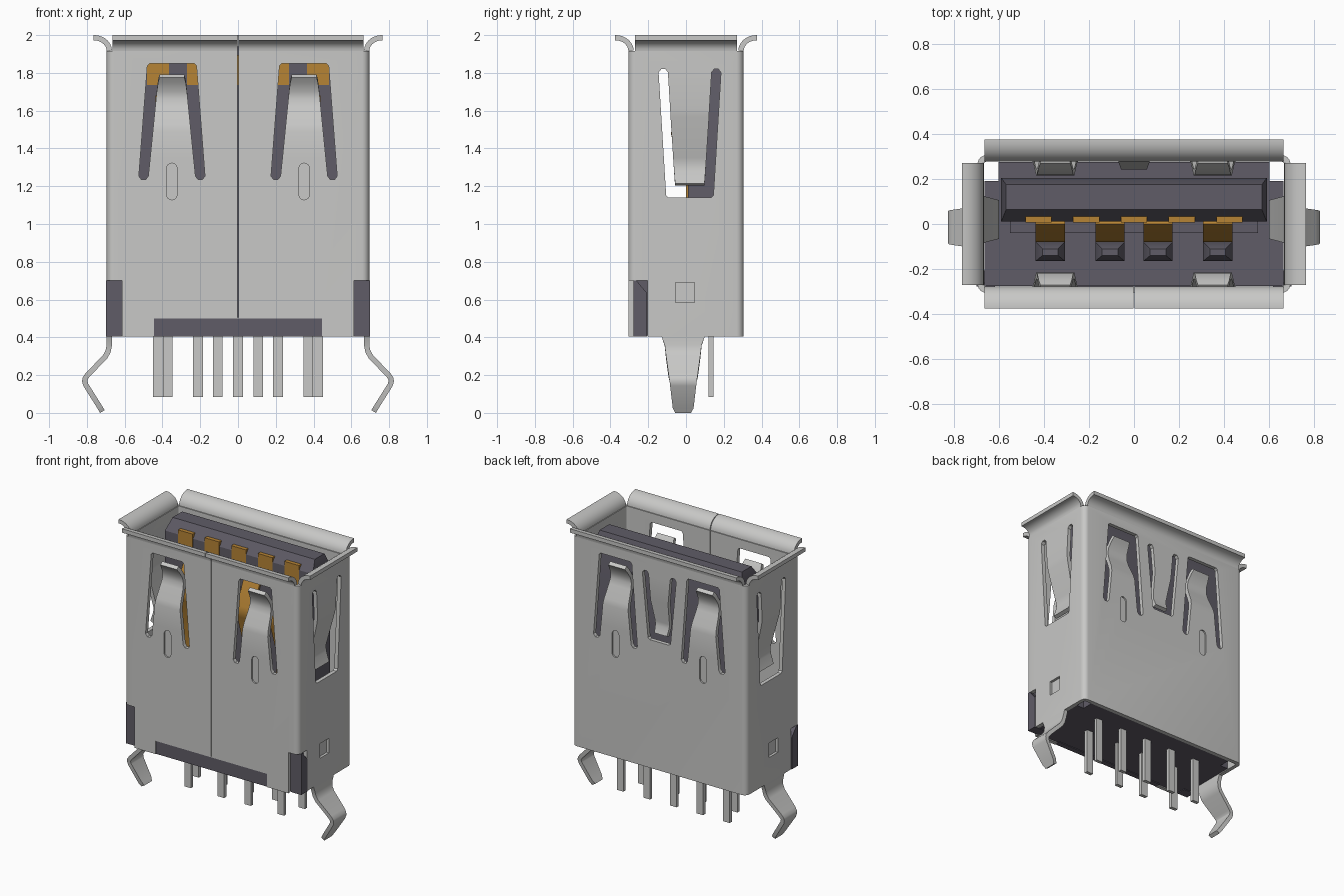
import bpy, bmesh, math
from mathutils import Vector

if "Cube" in bpy.data.objects:
    bpy.data.objects.remove(bpy.data.objects["Cube"])

def material(name, col):
    m = bpy.data.materials.new(name)
    m.diffuse_color = (*col, 1)
    m.use_nodes = True
    m.node_tree.nodes["Principled BSDF"].inputs["Base Color"].default_value = m.diffuse_color
    return m

METAL = material("bare metal", (0.58, 0.58, 0.57))
PLASTIC = material("dark plastic", (0.115, 0.107, 0.135))
GOLD = material("gold contact", (0.47, 0.23, 0.035))

HX, HY, T = 0.695, 0.305, 0.028          # shell half sizes and sheet thickness
# map (u along the wall, d depth inward, z) to world for each wall
FACES = {
    "front": lambda u, d, z: (u, -HY + d, z),
    "back":  lambda u, d, z: (u, HY - d, z),
    "right": lambda u, d, z: (HX - d, u, z),
    "left":  lambda u, d, z: (-HX + d, u, z),
    "mid":   lambda u, d, z: (u, d, z),
}

def finish(bm, name, mat=None):
    bmesh.ops.recalc_face_normals(bm, faces=bm.faces)
    me = bpy.data.meshes.new(name)
    bm.to_mesh(me)
    bm.free()
    ob = bpy.data.objects.new(name, me)
    bpy.context.collection.objects.link(ob)
    if mat:
        me.materials.append(mat)
    return ob

def loft(bm, rings, closed=False):
    vs = [[bm.verts.new(p) for p in r] for r in rings]
    n, k = len(vs[0]), len(vs)
    for i in range(k if closed else k - 1):
        a, b = vs[i], vs[(i + 1) % k]
        for j in range(n):
            bm.faces.new((a[j], a[(j + 1) % n], b[(j + 1) % n], b[j]))
    if not closed:
        bm.faces.new(vs[0][::-1])
        bm.faces.new(vs[-1])

def solid(name, rings, mat):
    bm = bmesh.new()
    loft(bm, rings)
    return finish(bm, name, mat)

def rect(x0, x1, y0, y1, z):
    return [(x0, y0, z), (x1, y0, z), (x1, y1, z), (x0, y1, z)]

def box(name, x0, x1, y0, y1, z0, z1, mat):
    return solid(name, [rect(x0, x1, y0, y1, z0), rect(x0, x1, y0, y1, z1)], mat)

def strip(name, face, cu, path, mat=METAL, t=T):
    """Bent sheet strip; path holds (outer depth, z, half width)."""
    f, rings = FACES[face], []
    s = 1 if path[1][1] > path[0][1] else -1
    def nrm(a, b):
        v = Vector((b[1] - a[1], -(b[0] - a[0]))) * s
        return v.normalized()
    for i, (d, z, h) in enumerate(path):
        ns = [nrm(path[j], path[j + 1]) for j in (i - 1, i) if 0 <= j < len(path) - 1]
        n = sum(ns, Vector((0, 0))).normalized()
        n = n * (t / max(n.dot(ns[0]), 0.5))
        rings.append([f(cu - h, d, z), f(cu + h, d, z),
                      f(cu + h, d + n.x, z + n.y), f(cu - h, d + n.x, z + n.y)])
    return solid(name, rings, mat)

# ---- cutters for the shell, gathered in one mesh
cut = bmesh.new()

def cutter(face, pts, d0=-0.05, d1=0.06):
    loft(cut, [[FACES[face](u, d, z) for u, z in pts] for d in (d0, d1)])

def slot(face, cu, tip_z, tip_h, leg_z, leg_h, root_z, root_h):
    """U-shaped opening around a spring tongue."""
    s = 1 if tip_z > leg_z else -1
    half = [(tip_h - 0.012, tip_z), (tip_h, tip_z - s * 0.012), (leg_h, leg_z + s * 0.018),
            (leg_h - 0.014, leg_z), (leg_h - 0.036, leg_z),
            (leg_h - 0.05, leg_z + s * 0.018), (root_h, root_z)]
    cutter(face, [(cu + u, z) for u, z in half] + [(cu - u, z) for u, z in half[::-1]])

def cut_box(x0, x1, y0, y1, z0, z1):
    loft(cut, [rect(x0, x1, y0, y1, z0), rect(x0, x1, y0, y1, z1)])

# ---- springs, dimples and their openings
for face in ("front", "back"):
    for sx in (-1, 1):
        c = 0.35 * sx
        slot(face, c, 1.85, 0.13, 1.235, 0.175, 1.34, 0.116)
        strip(face + "_spring", face, c, [
            (0, 1.34, 0.116), (0, 1.49, 0.101), (0.01, 1.53, 0.097), (0.05, 1.62, 0.088),
            (0.062, 1.66, 0.084), (0.058, 1.70, 0.08), (0.03, 1.75, 0.073), (0.012, 1.775, 0.066)])
        arc = [math.pi * i / 8 for i in range(9)]
        cutter(face, [(c + 0.027 * math.cos(a), 1.295 + 0.027 * math.sin(a)) for a in arc] +
               [(c - 0.027 * math.cos(a), 1.155 - 0.027 * math.sin(a)) for a in arc], d1=0.01)
for face in ("left", "right"):
    slot(face, 0.02, 1.14, 0.125, 1.82, 0.165, 1.79, 0.115)
    strip(face + "_spring", face, 0.02, [
        (0, 1.79, 0.115), (0, 1.61, 0.104), (0.006, 1.57, 0.102), (0.06, 1.35, 0.088),
        (0.067, 1.32, 0.086), (0.06, 1.28, 0.083), (0.035, 1.215, 0.078)])
    cutter(face, [(-0.055, 0.585), (0.045, 0.585), (0.045, 0.69), (-0.055, 0.69)], d1=0.018)
slot("back", 0, 1.33, 0.09, 1.82, 0.135, 1.79, 0.085)
strip("back_middle_spring", "back", 0, [
    (0, 1.79, 0.085), (0, 1.62, 0.07), (0.035, 1.46, 0.057), (0.034, 1.43, 0.055), (0.015, 1.38, 0.05)])

# notches at the bottom and the front seam
cut_box(-0.445, 0.445, -0.4, -0.2, 0.3, 0.5)
cut_box(0.615, 0.8, -0.4, -0.205, 0.3, 0.70)
cut_box(-0.8, -0.615, -0.4, -0.205, 0.3, 0.70)
cut_box(-0.0025, 0.0025, -0.4, -0.2, 0.505, 2.1)

# ---- shell tube
def rrect(hx, hy, r, z):
    pts = []
    for q, (sx, sy) in enumerate(((1, 1), (-1, 1), (-1, -1), (1, -1))):
        for i in range(7):
            a = math.pi / 2 * (q + i / 6)
            pts.append((sx * (hx - r) + r * math.cos(a), sy * (hy - r) + r * math.sin(a), z))
    return pts

bm = bmesh.new()
Z0, Z1 = 0.405, 1.915
loft(bm, [rrect(HX, HY, 0.038, Z0), rrect(HX, HY, 0.038, Z1),
          rrect(HX - T, HY - T, 0.012, Z1), rrect(HX - T, HY - T, 0.012, Z0)], closed=True)
shell = finish(bm, "shell", METAL)
cut_ob = finish(cut, "shell_cutter")
cut_ob.hide_render = True
mod = shell.modifiers.new("cut", "BOOLEAN")
mod.operation, mod.solver, mod.object = "DIFFERENCE", "EXACT", cut_ob
dg = bpy.context.evaluated_depsgraph_get()
cut_mesh = bpy.data.meshes.new_from_object(shell.evaluated_get(dg))
shell.modifiers.clear()
shell.data = cut_mesh
bpy.data.objects.remove(cut_ob)

# ---- flared lips
def lip(face, cu, h):
    arc = [math.pi / 2 * i / 7 for i in range(8)]
    strip(face + "_lip", face, cu, [(-0.066 * (1 - math.cos(a)), Z1 + 0.057 * math.sin(a), h) for a in arc]
          + [(-0.07, Z1 + 0.057, h)])

lip("back", 0, 0.665)
for sx in (-1, 1):
    lip("front", sx * 0.33375, 0.33125)
for face in ("left", "right"):
    lip(face, 0, 0.27)
    # bent board-lock legs
    strip(face + "_leg", face, -0.015, [
        (0, 0.405, 0.115), (0, 0.36, 0.098), (-0.006, 0.33, 0.094), (-0.02, 0.305, 0.091),
        (-0.112, 0.21, 0.078), (-0.127, 0.188, 0.075), (-0.131, 0.168, 0.072),
        (-0.124, 0.143, 0.069), (-0.05, 0.025, 0.055), (-0.035, 0.0, 0.042)])

# ---- plastic body with notched back corners
outline = [(-0.665, -0.275), (0.665, -0.275), (0.665, 0.19), (0.603, 0.19), (0.603, 0.275),
           (-0.603, 0.275), (-0.603, 0.19), (-0.665, 0.19)]
# lower front corners stay clear of the corner blocks
solid("base", [[(x, y, z) for x, y in outline] for z in (0.41, 0.8)], PLASTIC)
box("front_plate", -0.445, 0.445, -0.30, -0.26, 0.405, 0.5, PLASTIC)
for sx in (-1, 1):
    prof = [(-0.278, 0.405), (-0.207, 0.405), (-0.207, 0.635), (-0.262, 0.70), (-0.278, 0.70)]
    solid("corner_block", [[(sx * x, y, z) for y, z in prof] for x in (0.617, 0.70)], PLASTIC)
solid("tongue", [rect(-0.59, 0.59, 0.01, 0.205, 0.75), rect(-0.59, 0.59, 0.01, 0.205, 1.86),
                 rect(-0.568, 0.568, 0.065, 0.175, 1.94)], PLASTIC)
box("tongue_root", -0.55, 0.55, -0.04, 0.03, 0.75, 1.0, PLASTIC)

# ---- contacts and pins
for i in range(-2, 3):
    x = 0.212 * i
    box("front_contact", x - 0.058, x + 0.058, 0.006, 0.042, 1.735, 1.895, GOLD)
    box("back_pin", x - 0.026, x + 0.026, 0.12, 0.145, 0.085, 0.45, METAL)
for x in (-0.372, -0.107, 0.107, 0.372):
    strip("spring_contact", "mid", x, [
        (0, 0.95, 0.065), (0, 1.22, 0.065), (-0.07, 1.44, 0.065), (-0.08, 1.48, 0.065),
        (-0.07, 1.52, 0.065), (0, 1.68, 0.065)], GOLD, 0.015)
    solid("contact_post", [rect(x - 0.065, x + 0.065, -0.165, -0.08, 0.75),
                           rect(x - 0.065, x + 0.065, -0.165, -0.08, 0.9),
                           rect(x - 0.035, x + 0.035, -0.14, -0.11, 0.95)], PLASTIC)
    box("front_pin", x - 0.026, x + 0.026, -0.043, -0.018, 0.085, 0.45, METAL)

# ---- smooth bends, crisp edges
for ob in bpy.context.scene.objects:
    ob.select_set(True)
bpy.context.view_layer.objects.active = shell
bpy.ops.object.shade_smooth_by_angle(angle=math.radians(32))
